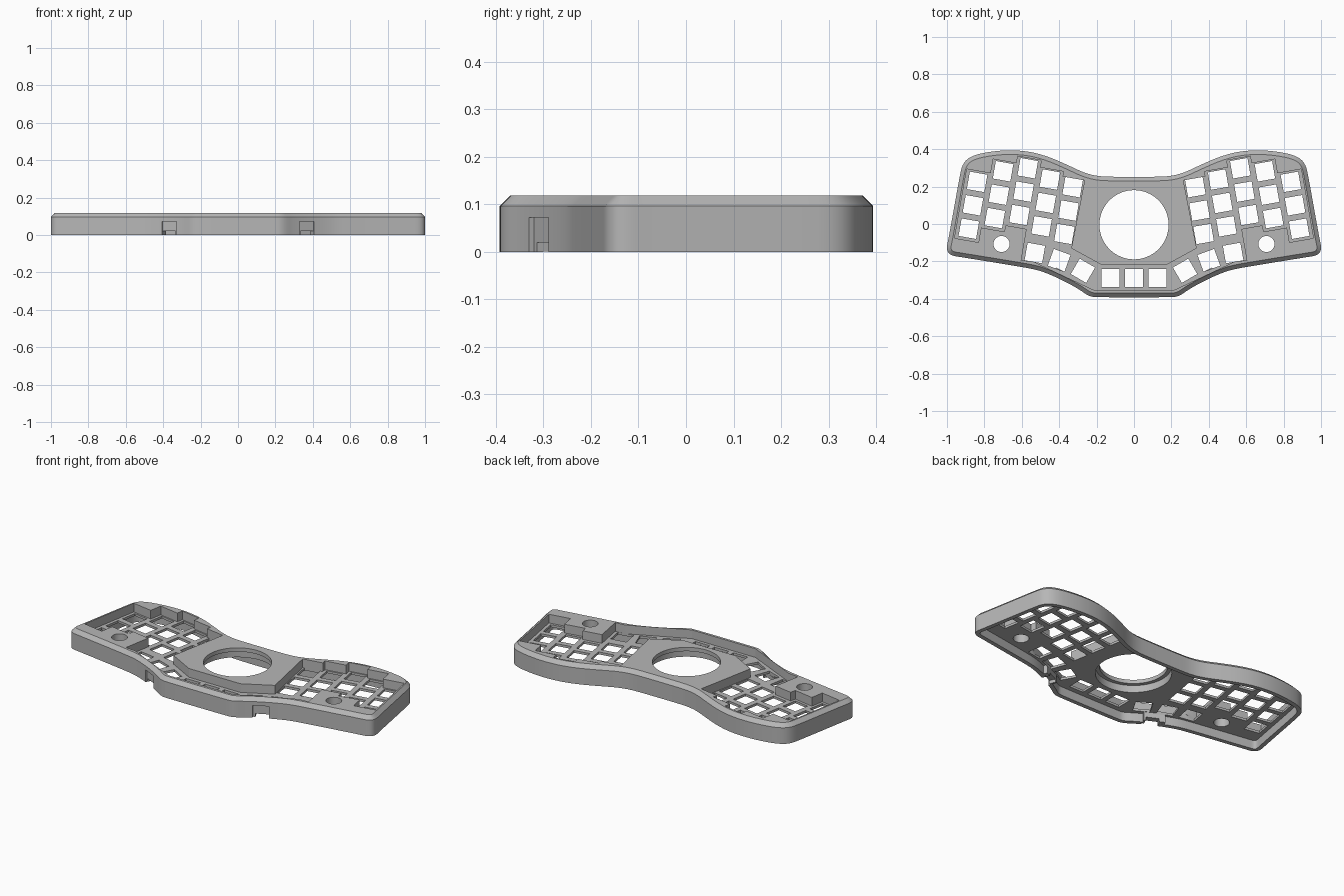
import bpy
import bmesh
import math
from mathutils import Vector, Matrix

if "Cube" in bpy.data.objects:
    bpy.data.objects.remove(bpy.data.objects["Cube"])

HEIGHT, SHOULDER, CHAMFER = 0.118, 0.096, 0.022
PLATE_TOP, PLATE_BOTTOM = 0.066, 0.052
PITCH, HOLE = 0.127, 0.095
TILT = math.radians(10)

grey = bpy.data.materials.new("case_grey")
grey.use_nodes = True
colour = (0.47, 0.47, 0.47, 1)
grey.diffuse_color = colour
grey.node_tree.nodes["Principled BSDF"].inputs["Base Color"].default_value = colour


def mirrored(half):
    """Closed loop from a right half chain and its mirror image."""
    return half + [(-x, y) for x, y in reversed(half)]


def rounded(points, times=2):
    """Corner cutting that turns a coarse outline into a smooth one."""
    for _ in range(times):
        out = []
        for i, a in enumerate(points):
            a, b = Vector(a), Vector(points[(i + 1) % len(points)])
            out += [tuple(a.lerp(b, 0.25)), tuple(a.lerp(b, 0.75))]
        points = out
    return points


def inset(points, d):
    """Move a counter-clockwise loop inwards by d."""
    out = []
    n = len(points)
    for i in range(n):
        p = Vector(points[i])
        a = (p - Vector(points[i - 1])).normalized()
        b = (Vector(points[(i + 1) % n]) - p).normalized()
        na, nb = Vector((-a.y, a.x)), Vector((-b.y, b.x))
        out.append(tuple(p + (na + nb) * d / (1 + na.dot(nb))))
    return out


def add_loft(bm, rings):
    """Capped solid through (points, z) rings."""
    loops = [[bm.verts.new((x, y, z)) for x, y in pts] for pts, z in rings]
    n = len(loops[0])
    for lo, hi in zip(loops, loops[1:]):
        for i in range(n):
            j = (i + 1) % n
            bm.faces.new((lo[i], lo[j], hi[j], hi[i]))
    bm.faces.new(loops[0][::-1])
    bm.faces.new(loops[-1])


def circle(x, y, r, n=64):
    return [(x + r * math.cos(2 * math.pi * i / n), y + r * math.sin(2 * math.pi * i / n))
            for i in range(n)]


def rectangle(x, y, w, h, angle):
    turn = Matrix.Rotation(angle, 2)
    corners = ((-w, -h), (w, -h), (w, h), (-w, h))
    return [tuple(Vector((x, y)) + turn @ (Vector(c) / 2)) for c in corners]


def solid(name, *parts):
    """One object from several lofts."""
    bm = bmesh.new()
    for rings in parts:
        add_loft(bm, rings)
    bmesh.ops.recalc_face_normals(bm, faces=bm.faces)
    mesh = bpy.data.meshes.new(name)
    bm.to_mesh(mesh)
    bm.free()
    mesh.materials.append(grey)
    obj = bpy.data.objects.new(name, mesh)
    bpy.context.collection.objects.link(obj)
    return obj


def combine(target, tool, operation="DIFFERENCE"):
    """Apply a boolean and discard the tool."""
    mod = target.modifiers.new("cut", "BOOLEAN")
    mod.object, mod.operation, mod.solver = tool, operation, "EXACT"
    graph = bpy.context.evaluated_depsgraph_get()
    result = bpy.data.meshes.new_from_object(target.evaluated_get(graph))
    target.modifiers.clear()
    target.data = result
    bpy.data.objects.remove(tool)


def local(u, v):
    """Point in the tilted key field: u towards the middle, v to the back."""
    c, s = math.cos(TILT), math.sin(TILT)
    return (0.861 - c * u - s * v, 0.10 - s * u + c * v)


# Case body: outline with a chamfered top edge
outline = rounded(mirrored([
    (0.19, -0.392), (0.24, -0.388), (0.30, -0.345), (0.40, -0.292), (0.50, -0.25),
    (0.58, -0.233), (0.92, -0.178), (0.985, -0.168), (1.006, -0.135), (0.992, -0.07),
    (0.935, 0.25), (0.918, 0.325), (0.87, 0.365), (0.78, 0.386), (0.67, 0.396),
    (0.56, 0.388), (0.46, 0.361), (0.35, 0.313), (0.27, 0.275), (0.20, 0.256),
    (0.12, 0.252)]))
widest = max(x for x, y in outline)
outline = [(x / widest, y) for x, y in outline]
case = solid("keyboard_case", [(outline, 0), (outline, SHOULDER),
                               (inset(outline, CHAMFER), HEIGHT)])

# Key well: steps around the key columns, leaving the island and corner blocks
well = mirrored([
    (0.17, -0.22), (0.335, -0.13), local(0.565, 0.235), local(0.445, 0.235),
    local(0.445, 0.262), local(0.318, 0.262), local(0.318, 0.30), local(0.19, 0.30),
    local(0.19, 0.262), local(0.0635, 0.262), local(0.0635, 0.185), local(-0.066, 0.185),
    local(-0.066, -0.19), local(0.0635, -0.19), local(0.0635, -0.11), local(0.19, -0.11),
    local(0.19, -0.075), local(0.305, -0.075), local(0.305, -0.245),
    (0.54, -0.20), (0.37, -0.28), (0.21, -0.355)])
combine(case, solid("well_cutter", [(well, PLATE_TOP), (well, 0.2)]))

# Open cavity under the thin key plate
cavity = inset(outline, 0.025)
combine(case, solid("cavity_cutter", [(cavity, -0.05), (cavity, PLATE_BOTTOM)]))

# Bosses behind the front notches
for side in (-1, 1):
    boss = rectangle(side * 0.372, -0.278, 0.12, 0.042, side * math.radians(26))
    combine(case, solid("notch_boss", [(boss, 0.001), (boss, 0.059)]), "UNION")

# Key openings: tilted columns, fanned thumb keys and the front row
keys = [(0.53, -0.155, TILT), (0.40, -0.194, 2 * TILT), (0.273, -0.25, 3 * TILT),
        (0.126, -0.289, 0)]
for column, shift in enumerate((0, 0.08, 0.119, 0.08, 0.061)):
    for row in (-1, 0, 1):
        keys.append((*local(column * PITCH, shift + row * PITCH), TILT))
keys += [(-x, y, -a) for x, y, a in keys] + [(0, -0.289, 0)]
squares = [rectangle(x, y, HOLE, HOLE, a) for x, y, a in keys]
combine(case, solid("key_cutter", *[[(s, 0.045), (s, 0.08)] for s in squares]))

# Round openings: centre, its wider counterbore from below, and corner blocks
rounds = [circle(0, -0.004, 0.185)]
rounds += [circle(s * 0.708, -0.107, 0.043, 32) for s in (-1, 1)]
combine(case, solid("round_cutter", *[[(c, -0.1), (c, 0.2)] for c in rounds]))
counterbore = circle(0, -0.004, 0.207)
combine(case, solid("counterbore_cutter", [(counterbore, 0.03), (counterbore, 0.095)]))

# Front notches: outer pocket with a low slot through to the cavity
for side in (-1, 1):
    angle = side * math.radians(26)
    pocket = rectangle(side * 0.375, -0.325, 0.09, 0.055, angle)
    slot = rectangle(side * 0.365, -0.29, 0.075, 0.12, angle)
    combine(case, solid("pocket_cutter", [(pocket, -0.05), (pocket, 0.072)]))
    combine(case, solid("slot_cutter", [(slot, -0.05), (slot, 0.02)]))

bpy.context.view_layer.objects.active = case
case.select_set(True)
bpy.ops.object.shade_smooth_by_angle(angle=math.radians(25))
